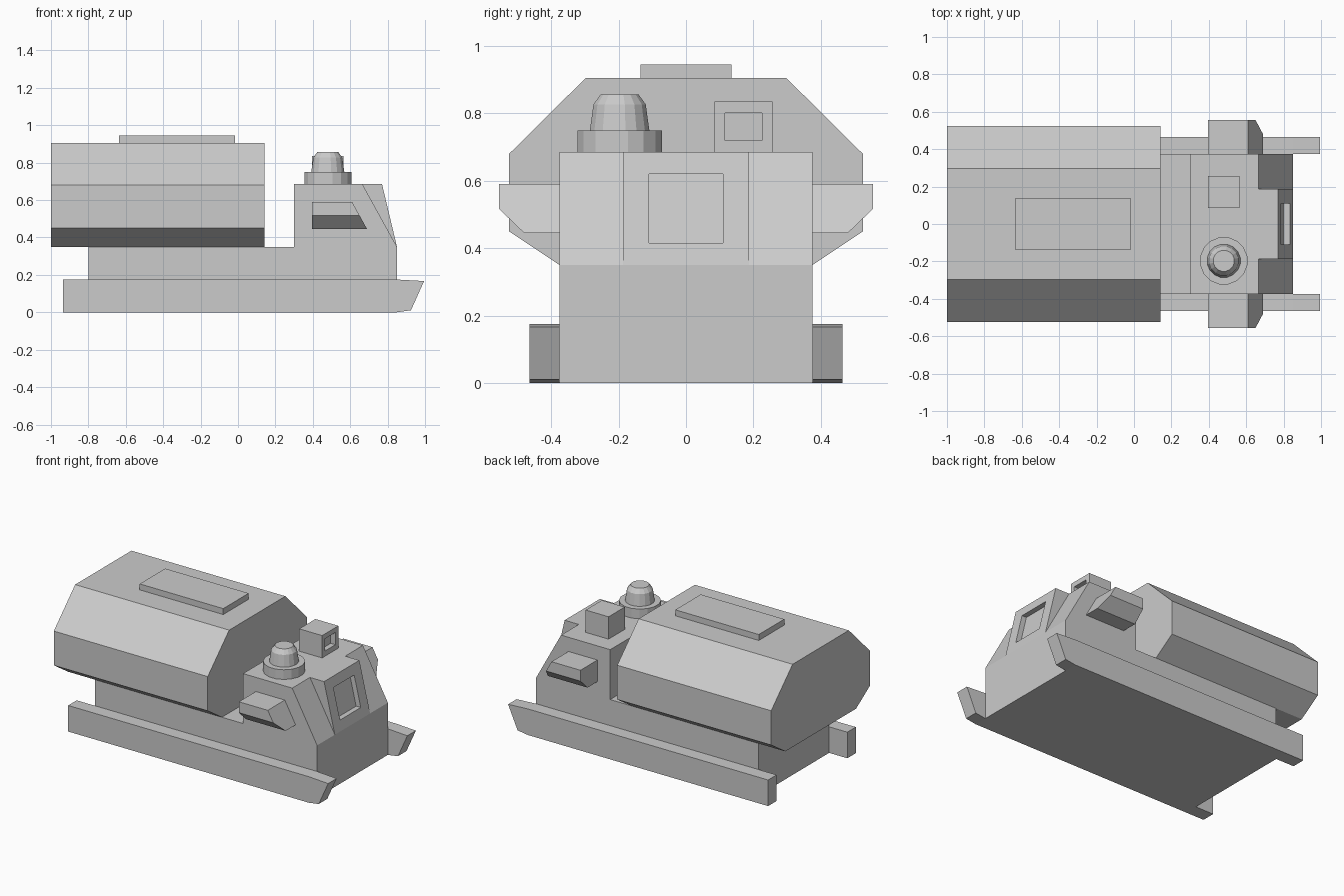
import bpy, bmesh, math
from mathutils import Vector

if "Cube" in bpy.data.objects:
    bpy.data.objects.remove(bpy.data.objects["Cube"])


def prism(name, pts, a, b, axis):
    """Extrude a profile: axis 'y' takes (x, z) points, axis 'x' takes (y, z)."""
    bm = bmesh.new()
    place = (lambda p, t: (p[0], t, p[1])) if axis == 'y' else (lambda p, t: (t, p[0], p[1]))
    face = bm.faces.new([bm.verts.new(place(p, a)) for p in pts])
    new = bmesh.ops.extrude_face_region(bm, geom=[face])['geom']
    step = Vector((0, b - a, 0) if axis == 'y' else (b - a, 0, 0))
    bmesh.ops.translate(bm, vec=step, verts=[g for g in new if isinstance(g, bmesh.types.BMVert)])
    bmesh.ops.recalc_face_normals(bm, faces=bm.faces)
    return finish(name, bm)


def finish(name, bm):
    me = bpy.data.meshes.new(name)
    bm.to_mesh(me)
    bm.free()
    ob = bpy.data.objects.new(name, me)
    bpy.context.collection.objects.link(ob)
    return ob


def box(name, x0, x1, y0, y1, z0, z1):
    return prism(name, [(x0, z0), (x1, z0), (x1, z1), (x0, z1)], y0, y1, 'y')


def cut(ob, cutter):
    mod = ob.modifiers.new("cut", 'BOOLEAN')
    mod.operation = 'DIFFERENCE'
    mod.solver = 'EXACT'
    mod.object = cutter
    bpy.context.view_layer.objects.active = ob
    bpy.ops.object.modifier_apply(modifier=mod.name)
    bpy.data.objects.remove(cutter)


def lathe(name, x, y, rings, n=16):
    """Stack of n-sided rings (radius, z) with closed ends."""
    bm = bmesh.new()
    loops = [[bm.verts.new((x + r * math.cos(2 * math.pi * (i + .5) / n),
                            y + r * math.sin(2 * math.pi * (i + .5) / n), z))
              for i in range(n)] for r, z in rings]
    for lo, hi in zip(loops, loops[1:]):
        for i in range(n):
            j = (i + 1) % n
            bm.faces.new((lo[i], lo[j], hi[j], hi[i]))
    bm.faces.new(loops[0][::-1])
    bm.faces.new(loops[-1])
    return finish(name, bm)


# Chassis and cab in one profile, then cut-back corners beside the windscreen
body = prism("chassis_and_cab",
             [(-.8, 0), (.85, 0), (.85, .35), (.77, .685), (.3, .685), (.3, .35), (-.8, .35)],
             -.375, .375, 'y')
for s in (-1, 1):
    cut(body, prism("corner_cutter", [(.9055, .2495), (.6095, .7855), (1.2, .8)],
                    s * .187, s * .5, 'y'))

# Windscreen recess, parallel to the sloping front
cut(body, prism("window_cutter", [(.800, .415), (.95, .415), (.95, .62), (.751, .62)],
                -.11, .11, 'y'))

# Octagonal hopper with roof hatch
half = [(.375, .35), (.525, .45), (.525, .68), (.298, .905)]
prism("hopper", half + [(-y, z) for y, z in reversed(half)], -1, .143, 'x')
box("roof_hatch", -.635, -.015, -.135, .135, .905, .945)

for s, side in ((-1, "right"), (1, "left")):
    # Side skirt with raked nose
    prism(side + "_skirt",
          [(-.935, 0), (.85, 0), (.925, .011), (.995, .167), (.85, .175), (-.935, .175)],
          s * .375, s * .465, 'y')
    # Side pod on the cab, front end raked forward at the bottom
    pod = prism(side + "_pod",
                [(s * y, z) for y, z in
                 ((.375, .59), (.555, .59), (.555, .517), (.48, .445), (.375, .445))],
                .395, .61, 'x')
    for v in pod.data.vertices:
        if v.co.x > .5:
            v.co.x = .61 + (.59 - v.co.z) * .08 / .145

# Warning beacon on a round base
lathe("beacon_base", .48, -.197, [(.128, .685), (.128, .75)])
lathe("beacon_lamp", .48, -.197, [(.09, .75), (.079, .827), (.057, .857)])

# Roof lamp box with recessed lens
lamp = box("roof_lamp", .395, .565, .085, .257, .685, .835)
cut(lamp, box("lens_cutter", .53, .7, .115, .226, .72, .802))
